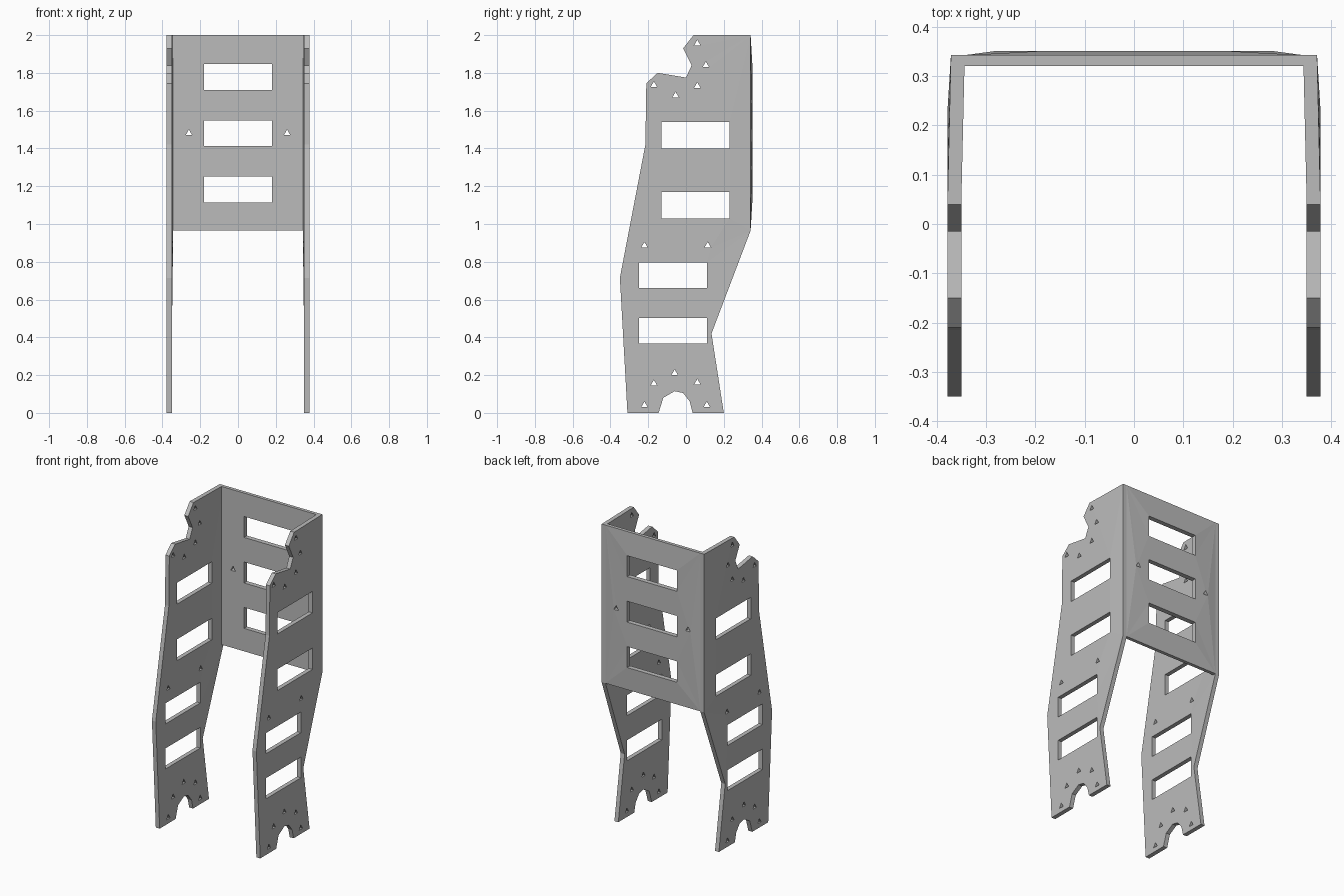
import bpy, bmesh, math
from mathutils import Vector

cube = bpy.data.objects.get("Cube")
if cube:
    bpy.data.objects.remove(cube)

grey = bpy.data.materials.new("plain grey")
grey.use_nodes = True
grey.diffuse_color = (0.5, 0.5, 0.5, 1)
grey.node_tree.nodes["Principled BSDF"].inputs["Base Color"].default_value = (0.5, 0.5, 0.5, 1)


def window(u0, u1, v0, v1):
    return [(u0, v0), (u1, v0), (u1, v1), (u0, v1)]


def screw_hole(u, v, r=0.02):
    angles = [math.radians(90 + 120 * i) for i in range(3)]
    return [(u + r * math.cos(a), v + r * math.sin(a)) for a in angles]


def plate(name, loops, place):
    """Fill an outline with holes and thicken it; place(u, v, outer) gives the 3D point."""
    bm = bmesh.new()
    for loop in loops:
        verts = [bm.verts.new((u, v, 0)) for u, v in loop]
        for a, b in zip(verts, verts[1:] + verts[:1]):
            bm.edges.new((a, b))
    bmesh.ops.triangle_fill(bm, use_beauty=True, use_dissolve=False,
                            edges=bm.edges[:], normal=(0, 0, 1))
    result = bmesh.ops.extrude_face_region(bm, geom=bm.faces[:], use_keep_orig=True)
    outer = {g for g in result["geom"] if isinstance(g, bmesh.types.BMVert)}
    for v in bm.verts:
        v.co = Vector(place(v.co.x, v.co.y, v in outer))
    bmesh.ops.recalc_face_normals(bm, faces=bm.faces[:])
    mesh = bpy.data.meshes.new(name)
    bm.to_mesh(mesh)
    bm.free()
    mesh.materials.append(grey)
    obj = bpy.data.objects.new(name, mesh)
    bpy.context.scene.collection.objects.link(obj)
    return obj


# Side plate outline with notched foot and hooked top
side_outline = [(-0.31, 0), (-0.145, 0), (-0.12, 0.08), (-0.06, 0.115), (-0.015, 0.105),
                (0.02, 0.06), (0.035, 0), (0.2, 0), (0.135, 0.42), (0.342, 0.965),
                (0.342, 2), (0.04, 2), (-0.015, 1.93), (0.03, 1.84), (0, 1.775),
                (-0.15, 1.8), (-0.21, 1.745), (-0.215, 1.42), (-0.35, 0.715)]
side_loops = [side_outline]
side_loops += [window(-0.13, 0.23, z, z + 0.14) for z in (1.03, 1.4)]
side_loops += [window(-0.25, 0.11, z, z + 0.135) for z in (0.367, 0.662)]
side_loops += [screw_hole(y, z) for y, z in (
    (-0.055, 1.68), (0.06, 1.73), (0.105, 1.84), (0.06, 1.955), (-0.17, 1.735),
    (-0.22, 0.885), (0.115, 0.885), (-0.06, 0.21), (-0.17, 0.155), (0.06, 0.16),
    (-0.22, 0.04), (0.11, 0.04))]

for name, s in (("left_side_plate", 1), ("right_side_plate", -1)):
    def place_side(y, z, outer, s=s):
        # the plate leans slightly inward at the rear corner
        inset = 0.007 if y > 0.3 else 0
        return (s * ((0.378 if outer else 0.35) - inset), y, z)
    plate(name, side_loops, place_side)

# Back panel with three windows and two screw holes
back_loops = [window(-0.344, 0.344, 0.965, 2)]
back_loops += [window(-0.18, 0.18, z, z + 0.137) for z in (1.115, 1.412, 1.71)]
back_loops += [screw_hole(x, 1.48) for x in (-0.26, 0.26)]


def place_back(x, z, outer):
    # the rear face bulges slightly away from its edges
    bulge = 0.009 if abs(x) < 0.3 else 0
    return (x, 0.342 + bulge if outer else 0.32, z)


plate("back_panel", back_loops, place_back)
